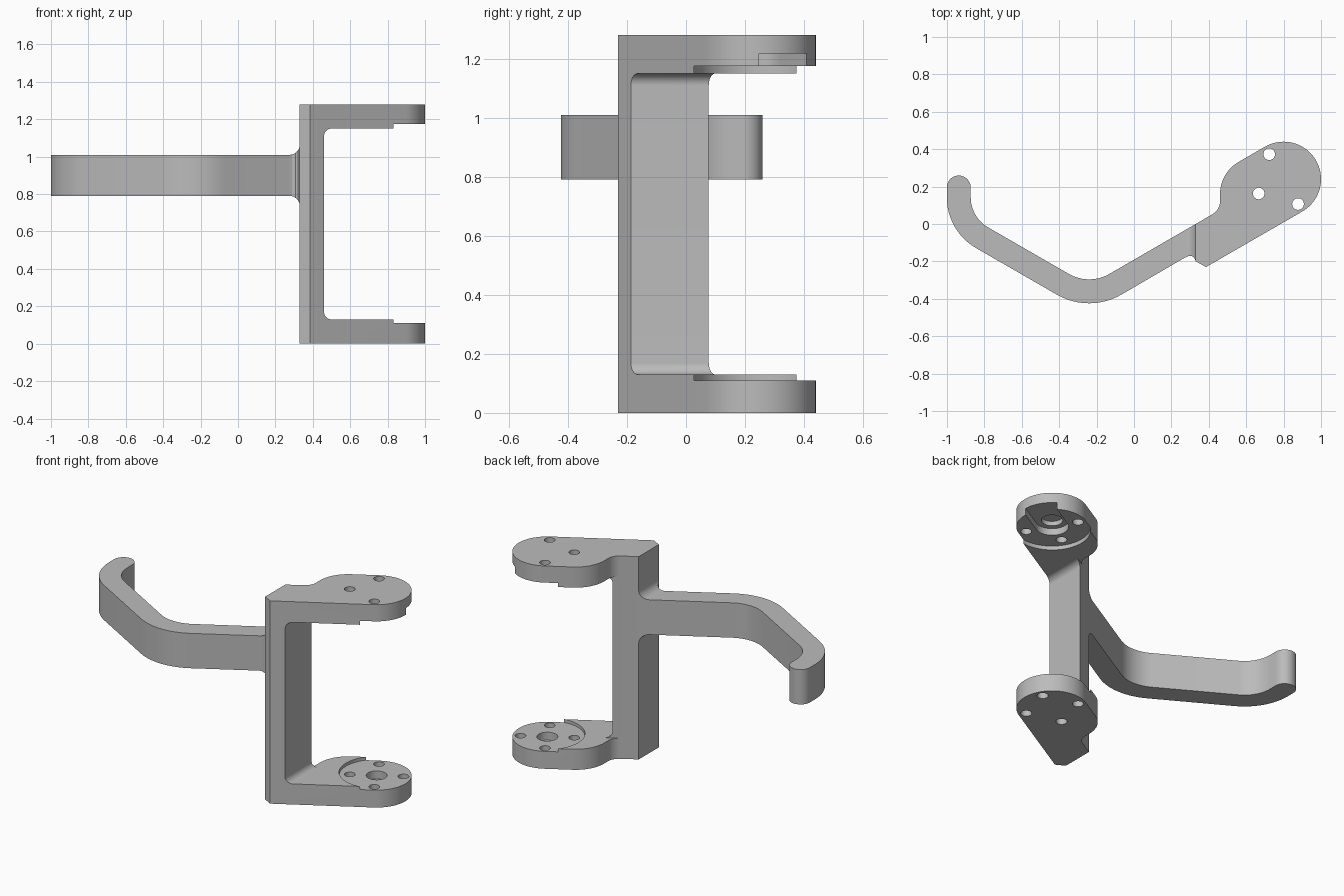
import bpy, bmesh, math

cube = bpy.data.objects.get("Cube")
if cube:
    bpy.data.objects.remove(cube, do_unlink=True)

grey = bpy.data.materials.new("plain grey")
grey.use_nodes = True
grey.diffuse_color = (0.5, 0.5, 0.5, 1)
grey.node_tree.nodes["Principled BSDF"].inputs["Base Color"].default_value = (0.5, 0.5, 0.5, 1)


def arc(center, r, start, end):
    """Points along an arc, angles in degrees."""
    n = max(6, round(abs(end - start) / 5))
    angles = [math.radians(start + (end - start) * i / n) for i in range(n + 1)]
    return [(center[0] + r * math.cos(a), center[1] + r * math.sin(a)) for a in angles]


def circle(center, r):
    return arc(center, r, 0, 360)[:-1]


def prism(name, outline, lo, hi, upright=False):
    """Extrude a plan outline along z, or a front outline along y."""
    bm = bmesh.new()
    place = (lambda a, b, d: (a, d, b)) if upright else (lambda a, b, d: (a, b, d))
    face = bm.faces.new([bm.verts.new(place(a, b, lo)) for a, b in outline])
    top = bmesh.ops.extrude_face_region(bm, geom=[face])["geom"]
    shift = place(0, 0, hi - lo)
    bmesh.ops.translate(bm, vec=shift, verts=[v for v in top if isinstance(v, bmesh.types.BMVert)])
    bmesh.ops.recalc_face_normals(bm, faces=bm.faces)
    mesh = bpy.data.meshes.new(name)
    bm.to_mesh(mesh)
    bm.free()
    mesh.materials.append(grey)
    obj = bpy.data.objects.new(name, mesh)
    bpy.context.collection.objects.link(obj)
    return obj


def select(obj):
    bpy.ops.object.select_all(action="DESELECT")
    obj.select_set(True)
    bpy.context.view_layer.objects.active = obj


def combine(obj, tool, operation="DIFFERENCE"):
    """Apply a boolean and discard the tool."""
    tool.hide_render = True
    select(obj)
    mod = obj.modifiers.new("cut", "BOOLEAN")
    mod.operation, mod.solver, mod.object = operation, "EXACT", tool
    bpy.ops.object.modifier_apply(modifier=mod.name)
    bpy.data.objects.remove(tool, do_unlink=True)


HEIGHT, FLOOR, CEILING = 1.28, 0.13, 1.15
hub = (0.8, 0.24)


def around_hub(distance, degrees):
    a = math.radians(degrees)
    return hub[0] + distance * math.cos(a), hub[1] + distance * math.sin(a)


# Bracket: full-height plan shape, later hollowed into a C
plan = ([(0.385, -0.23)] + arc(hub, 0.2, -60, 120) + arc(around_hub(0.162, 210), 0.2, 120, 180)
        + arc((0.38, 0.122), 0.08, 0, -60) + [(0.33, 0), (0.33, -0.2)])
bracket = prism("bracket", plan, 0, HEIGHT)

# Opening between the two plates, with rounded inner corners
opening = (arc((0.5, FLOOR + 0.04), 0.04, 180, 270) + [(1.2, FLOOR), (1.2, CEILING)]
           + arc((0.5, CEILING - 0.04), 0.04, 90, 180))
combine(bracket, prism("opening", opening, -1, 1, upright=True))

# Trim the back of the post along its slanted side
slant = math.tan(math.radians(30))
trim = [(x, (x - 0.33) * slant + 0.002) for x in (0.25, 0.65)] + [(0.45, 0.6), (0.1, 0.4)]
combine(bracket, prism("back_trim", trim, FLOOR, CEILING))

# Round recesses and centre pockets in both plates
combine(bracket, prism("recess", circle(hub, 0.215), 0.11, 1.175))
combine(bracket, prism("pocket", circle(hub, 0.06), 0.06, 1.245))

# Slot in the upper plate, open at the outer rim
tip = around_hub(0.4, 30)
dx, dy = 0.093 * math.cos(math.radians(120)), 0.093 * math.sin(math.radians(120))
slot = arc(hub, 0.093, 120, 300) + [(tip[0] - dx, tip[1] - dy), (tip[0] + dx, tip[1] + dy)]
combine(bracket, prism("slot", slot, 0.6, 1.217))

# Screw holes: four below, three above
for angle in (30, 120, 210, 300):
    top = 0.5 if angle == 30 else HEIGHT + 0.1
    combine(bracket, prism("screw_hole", circle(around_hub(0.154, angle), 0.031), -0.1, top))

# Hooked arm: plan outline of even width with a rounded tip
half = 0.064
elbow, bend = (-0.24, -0.08), (-0.687, 0.143)
arm_plan = (arc((-0.937, 0.195), half, 0, 180)
            + arc(bend, 0.25 + half, 180, 240) + arc(elbow, 0.28 + half, 240, 300)
            + [(0.27, -0.181), (0.29, -0.172), (0.308, -0.171), (0.322, -0.18), (0.33, -0.2),
               (0.34, -0.2), (0.34, 0.006)]
            + arc(elbow, 0.28 - half, 300, 240) + arc(bend, 0.25 - half, 240, 180))
arm = prism("hooked_arm", arm_plan, 0.6, 1.2)

# Arm height, flaring where it meets the post
flare = 0.055
side = ([(-1.2, 0.79)] + arc((0.275, 0.79 - flare), flare, 90, 0)
        + [(0.36, 0.79 - flare), (0.36, 1.01 + flare)]
        + arc((0.275, 1.01 + flare), flare, 0, -90) + [(-1.2, 1.01)])
combine(arm, prism("arm_side", side, -1, 1, upright=True), "INTERSECT")

for part in (bracket, arm):
    select(part)
    bpy.ops.object.shade_smooth_by_angle(angle=math.radians(20))
